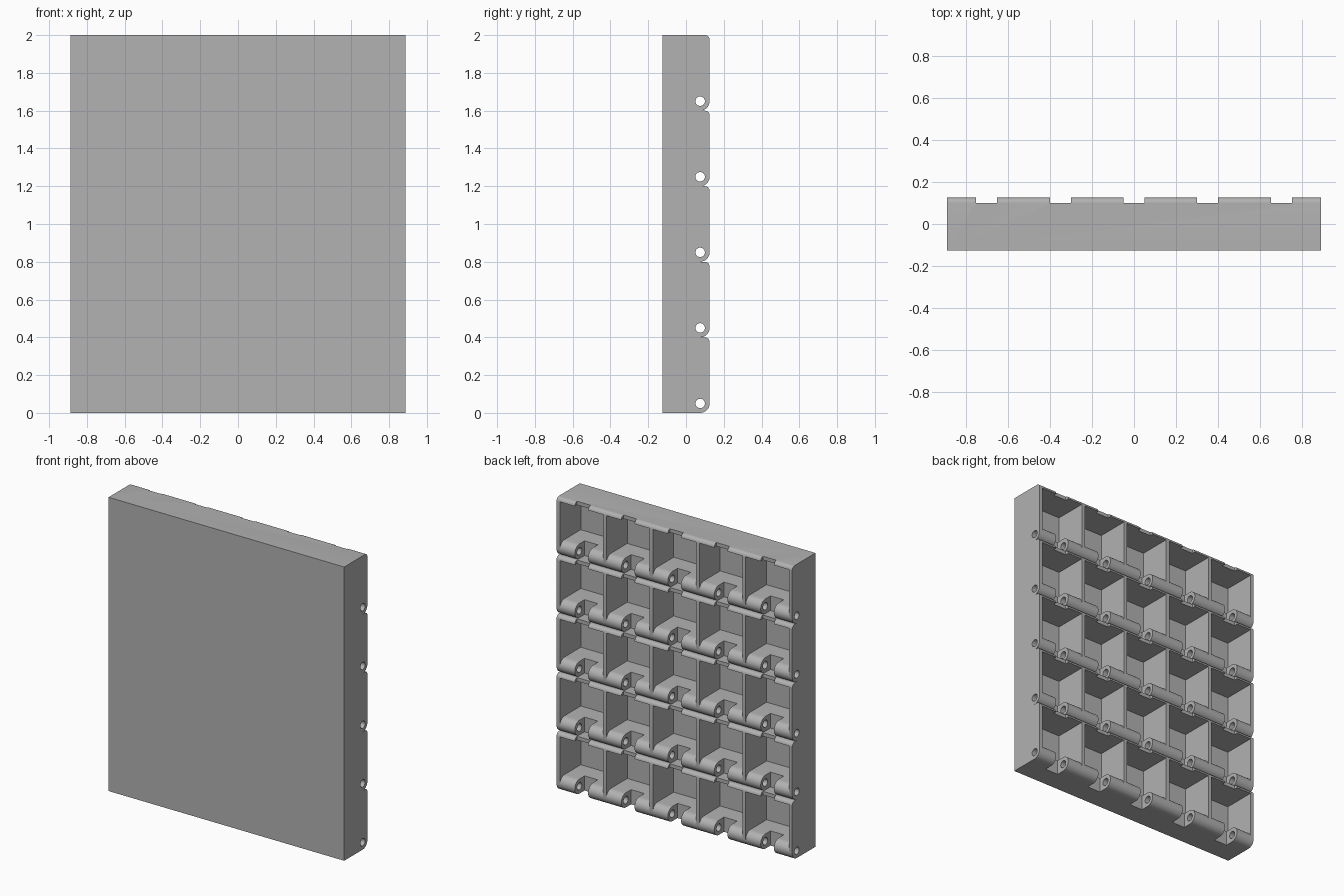
import bpy, bmesh, math
from mathutils import Matrix, Vector

if "Cube" in bpy.data.objects:
    bpy.data.objects.remove(bpy.data.objects["Cube"])

ROWS, COLS = 5, 5
PITCH_Z, PITCH_X = 0.4, 0.35
WALL = 0.025
BACK = 0.125
HALF = (COLS * PITCH_X + WALL) / 2
PIN_Y, PIN_Z, KNUCKLE_R = 0.075, 0.05, 0.05

grey = bpy.data.materials.new("plain grey")
grey.use_nodes = True
colour = (0.445, 0.445, 0.445, 1)
grey.diffuse_color = colour
grey.node_tree.nodes["Principled BSDF"].inputs["Base Color"].default_value = colour


def make_object(name, bm):
    bmesh.ops.recalc_face_normals(bm, faces=bm.faces)
    mesh = bpy.data.meshes.new(name)
    bm.to_mesh(mesh)
    bm.free()
    mesh.materials.append(grey)
    obj = bpy.data.objects.new(name, mesh)
    bpy.context.collection.objects.link(obj)
    return obj


def add_box(bm, low, high):
    low, high = Vector(low), Vector(high)
    matrix = Matrix.Translation((low + high) / 2) @ Matrix.Diagonal((*(high - low), 1))
    bmesh.ops.create_cube(bm, size=1, matrix=matrix)


def arc(y, z, radius, start, end, steps):
    angles = [math.radians(start + (end - start) * i / steps) for i in range(steps + 1)]
    return [(y + radius * math.cos(a), z + radius * math.sin(a)) for a in angles]


# Panel body: side profile with a rounded bottom and top edge on every row
profile = [(-BACK, 0)]
for row in range(ROWS):
    z = row * PITCH_Z
    profile += arc(PIN_Y, z + PIN_Z, KNUCKLE_R, -90, 0, 10)
    profile += arc(BACK - WALL, z + PITCH_Z - WALL, WALL, 0, 90, 6)
profile.append((-BACK, ROWS * PITCH_Z))
bm = bmesh.new()
side = bm.faces.new([bm.verts.new((-HALF, y, z)) for y, z in profile])
extruded = bmesh.ops.extrude_face_region(bm, geom=[side])["geom"]
bmesh.ops.translate(bm, vec=(2 * HALF, 0, 0),
                    verts=[v for v in extruded if isinstance(v, bmesh.types.BMVert)])
panel = make_object("pocket_panel", bm)

# Cutters: pockets, rounded knuckle tops, hinge notches, lip gaps and pin holes
pockets, notches, gaps, holes = (bmesh.new() for _ in range(4))
for row in range(ROWS):
    z = row * PITCH_Z
    for col in range(COLS):
        x = (col - (COLS - 1) / 2) * PITCH_X
        w = (PITCH_X - WALL) / 2
        # Pocket section follows the knuckle curve along its front edge
        ceiling = z + PITCH_Z - WALL
        section = [(-BACK + WALL, ceiling), (-BACK + WALL, z + 2 * PIN_Z)]
        section += arc(PIN_Y, z + PIN_Z, KNUCKLE_R, 90, 0, 10)
        section += [(BACK + 0.1, z + PIN_Z), (BACK + 0.1, ceiling)]
        face = pockets.faces.new([pockets.verts.new((x - w, *p)) for p in section])
        new = bmesh.ops.extrude_face_region(pockets, geom=[face])["geom"]
        bmesh.ops.translate(pockets, vec=(2 * w, 0, 0),
                            verts=[v for v in new if isinstance(v, bmesh.types.BMVert)])
        add_box(notches, (x - 0.05, 0.02, z if row else -0.02), (x + 0.05, 0.25, z + 0.15))
        add_box(gaps, (x - 0.05, BACK - WALL, z + 0.35),
                (x + 0.05, 0.25, z + PITCH_Z + (0.02 if row == ROWS - 1 else 0)))
    bmesh.ops.create_cone(holes, cap_ends=True, segments=24, radius1=0.025, radius2=0.025,
                          depth=2 * HALF + 0.1,
                          matrix=Matrix.Translation((0, PIN_Y, z + PIN_Z))
                          @ Matrix.Rotation(math.pi / 2, 4, "Y"))

cutters = {"pocket_cutter": pockets, "notch_cutter": notches,
           "lip_gap_cutter": gaps, "pin_hole_cutter": holes}
bpy.context.view_layer.objects.active = panel
panel.select_set(True)
for name, cutter_mesh in cutters.items():
    cutter = make_object(name, cutter_mesh)
    modifier = panel.modifiers.new(name, "BOOLEAN")
    modifier.operation, modifier.solver, modifier.object = "DIFFERENCE", "EXACT", cutter
    bpy.ops.object.modifier_apply(modifier=name)
    bpy.data.objects.remove(cutter)

bpy.ops.object.shade_smooth_by_angle(angle=math.radians(30))
